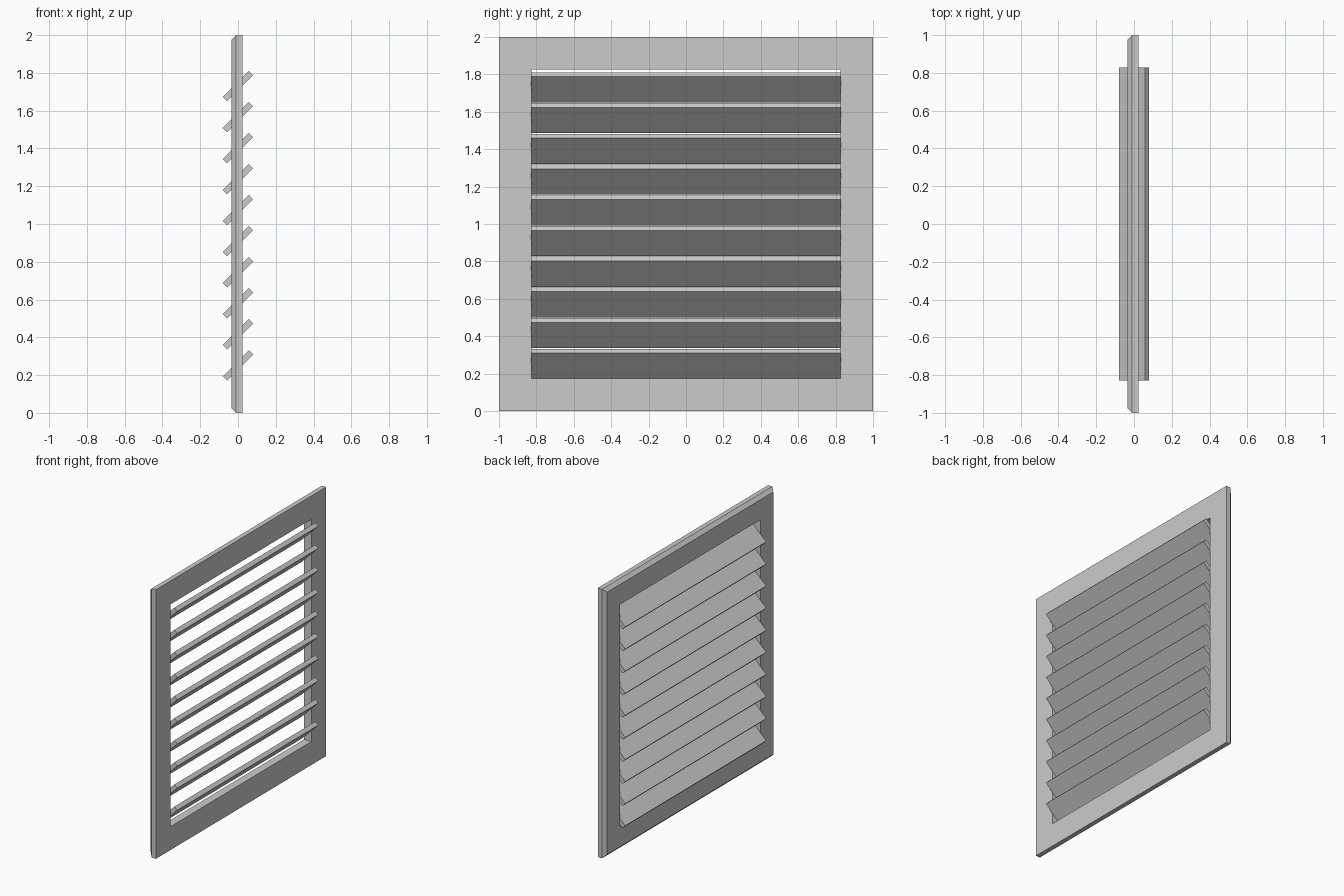
import bpy, bmesh, math
from mathutils import Matrix

if "Cube" in bpy.data.objects:
    bpy.data.objects.remove(bpy.data.objects["Cube"])


def add_object(name, bm):
    bmesh.ops.recalc_face_normals(bm, faces=bm.faces)
    mesh = bpy.data.meshes.new(name)
    bm.to_mesh(mesh)
    bm.free()
    obj = bpy.data.objects.new(name, mesh)
    bpy.context.collection.objects.link(obj)
    return obj


# Square frame: a section (half size, x) carried around the four corners,
# with a chamfer along the outer edge of the -x face
section = [(1.0, 0.025), (1.0, -0.01), (0.975, -0.035),
           (0.826, -0.035), (0.826, 0.025)]
corners = [(-1, -1), (1, -1), (1, 1), (-1, 1)]
bm = bmesh.new()
rings = [[bm.verts.new((x, cy * h, 1 + cz * h)) for cy, cz in corners]
         for h, x in section]
for i in range(len(rings)):
    a, b = rings[i], rings[(i + 1) % len(rings)]
    for j in range(4):
        k = (j + 1) % 4
        bm.faces.new((a[j], a[k], b[k], b[j]))
add_object("frame", bm)

# Ten tilted slats, low on the -x side and high on the +x side
COUNT, FIRST, LAST = 10, 0.252, 1.73
for i in range(COUNT):
    z = FIRST + (LAST - FIRST) * i / (COUNT - 1)
    bm = bmesh.new()
    bmesh.ops.create_cube(
        bm, size=1,
        matrix=Matrix.Translation((0, 0, z))
        @ Matrix.Rotation(math.radians(-45), 4, 'Y')
        @ Matrix.Diagonal((0.195, 1.657, 0.032, 1)))
    add_object(f"slat_{i + 1}", bm)
